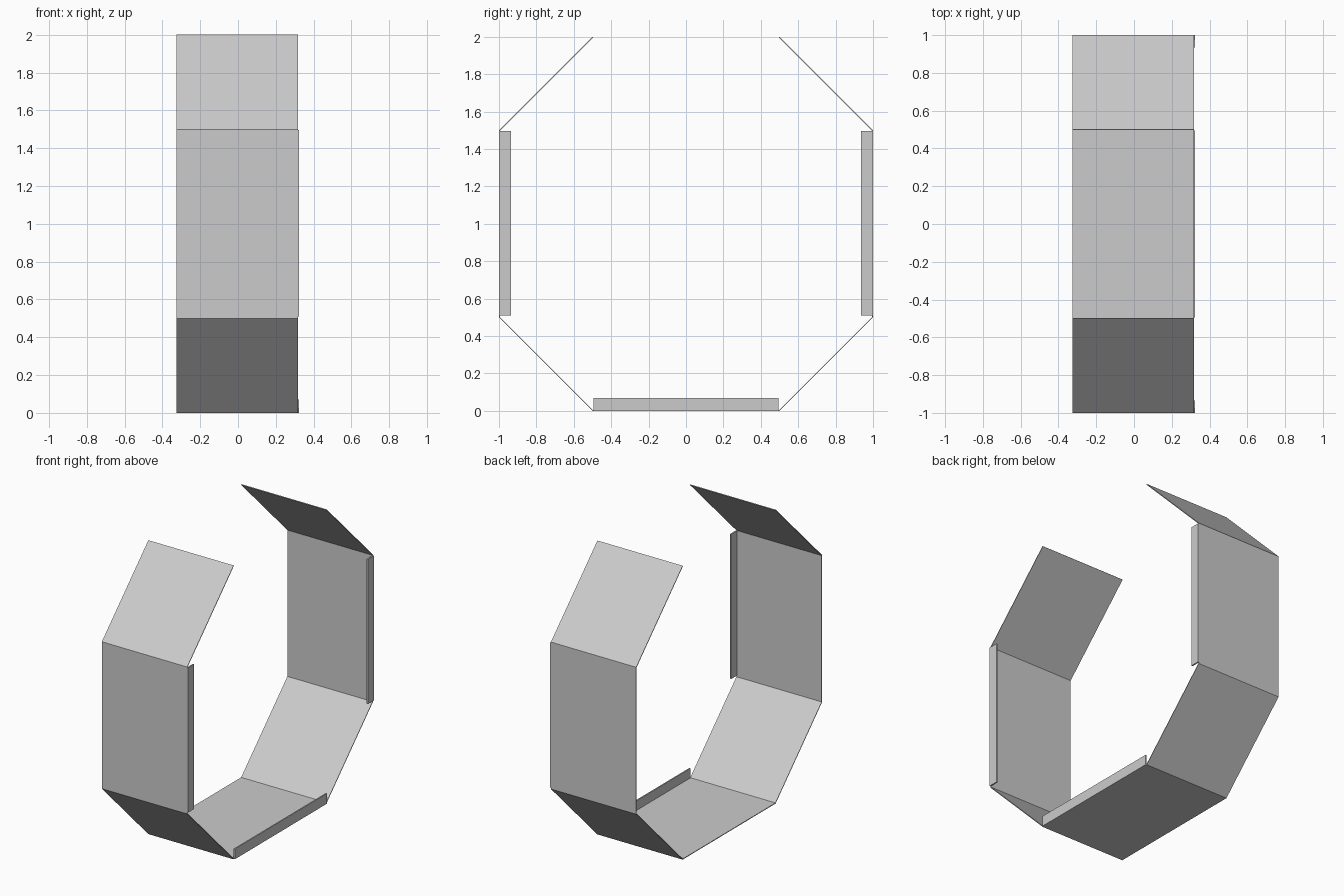
import bpy, bmesh
from mathutils import Vector

cube = bpy.data.objects.get("Cube")
if cube:
    bpy.data.objects.remove(cube, do_unlink=True)

GREY = (0.6, 0.6, 0.6, 1)
mat = bpy.data.materials.new("plain_grey")
mat.use_nodes = True
mat.diffuse_color = GREY
mat.node_tree.nodes["Principled BSDF"].inputs["Base Color"].default_value = GREY

LEFT, RIGHT = -0.325, 0.317   # band edges along x
THICK = 0.005


def prism(name, profile, x0, x1):
    """Extrude a closed (y, z) outline from x0 to x1."""
    bm = bmesh.new()
    face = bm.faces.new([bm.verts.new((x0, y, z)) for y, z in profile])
    new = bmesh.ops.extrude_face_region(bm, geom=[face])["geom"]
    verts = [v for v in new if isinstance(v, bmesh.types.BMVert)]
    bmesh.ops.translate(bm, verts=verts, vec=Vector((x1 - x0, 0, 0)))
    bmesh.ops.recalc_face_normals(bm, faces=bm.faces)
    mesh = bpy.data.meshes.new(name)
    bm.to_mesh(mesh)
    bm.free()
    mesh.materials.append(mat)
    obj = bpy.data.objects.new(name, mesh)
    bpy.context.collection.objects.link(obj)


def panel(name, a, b):
    """Thin sheet between two outline corners, thickened towards the centre."""
    a, b = Vector(a), Vector(b)
    n = Vector((a.y - b.y, b.x - a.x)).normalized() * THICK
    if n.dot(Vector((0, 1)) - (a + b) / 2) < 0:
        n = -n
    prism(name, [a, b, b + n, a + n], LEFT, RIGHT)


def lip(name, y0, y1, z0, z1):
    """Upright strip along the left edge of a panel."""
    prism(name, [(y0, z0), (y1, z0), (y1, z1), (y0, z1)], RIGHT - 0.003, RIGHT + 0.006)


# Open octagonal band: a floor and mirrored side panels
panel("floor_panel", (-0.5, 0), (0.5, 0))
for side, s in (("front", -1), ("back", 1)):
    panel(side + "_lower_panel", (0.5 * s, 0), (s, 0.5))
    panel(side + "_wall_panel", (s, 0.5), (s, 1.5))
    panel(side + "_upper_panel", (s, 1.5), (0.5 * s, 2))
    # Narrow lip pointing inward from the wall
    lip(side + "_wall_lip", s, 0.935 * s, 0.51, 1.495)

lip("floor_lip", -0.495, 0.495, 0, 0.07)
